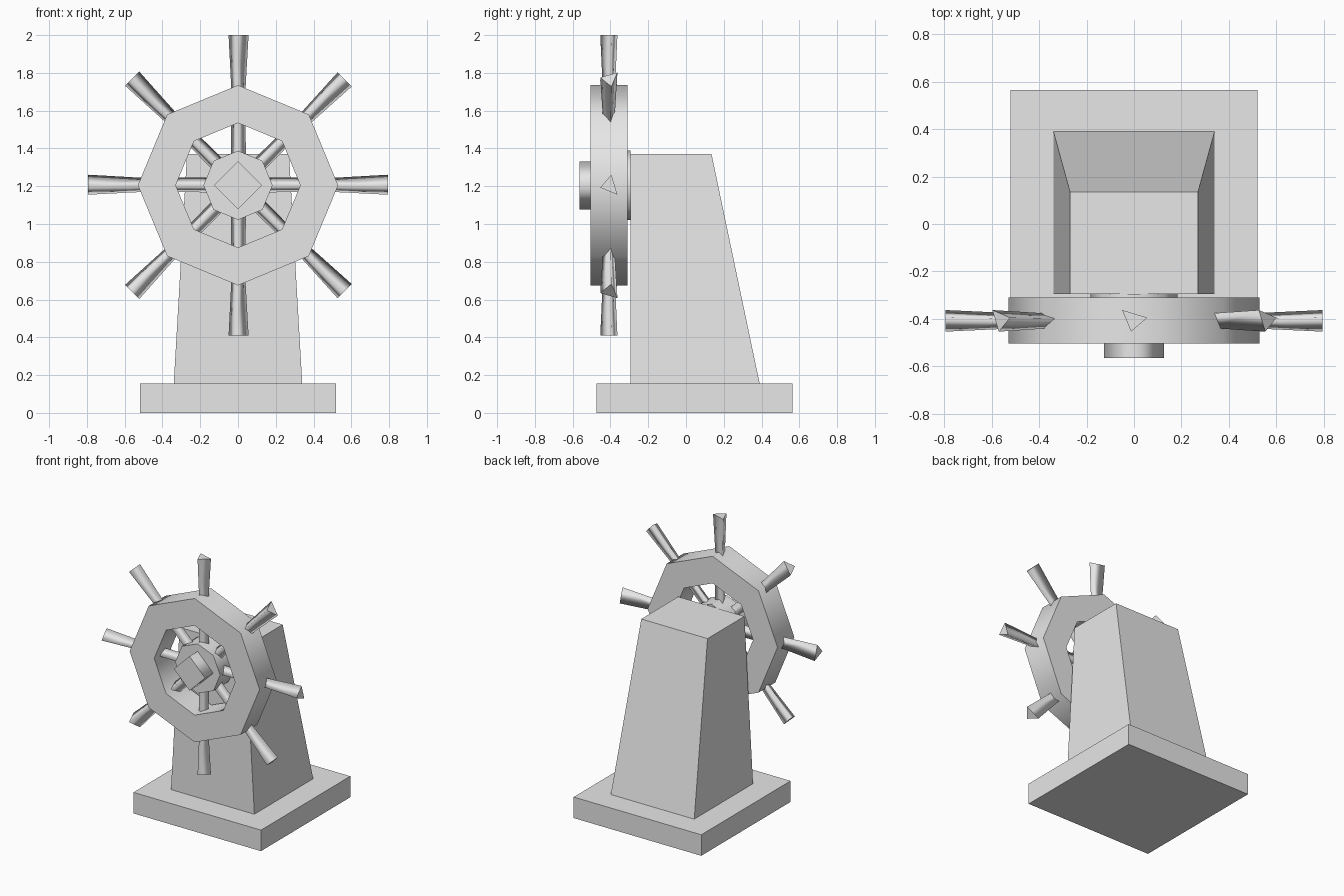
import bpy, bmesh, math
from mathutils import Vector

cube = bpy.data.objects.get("Cube")
if cube:
    bpy.data.objects.remove(cube, do_unlink=True)

grey = bpy.data.materials.new("plain_grey")
grey.use_nodes = True
grey.diffuse_color = (0.8, 0.8, 0.8, 1)
grey.node_tree.nodes["Principled BSDF"].inputs["Base Color"].default_value = (0.8, 0.8, 0.8, 1)

HUB_Z = 1.205


def loft(name, rings, smooth=False, closed=False):
    """Skin a series of rings; cap the ends, or join last ring to first."""
    bm = bmesh.new()
    loops = [[bm.verts.new(p) for p in ring] for ring in rings]
    n = len(rings[0])
    pairs = list(zip(loops, loops[1:]))
    if closed:
        pairs.append((loops[-1], loops[0]))
    for a, b in pairs:
        for i in range(n):
            j = (i + 1) % n
            f = bm.faces.new((a[i], a[j], b[j], b[i]))
            # flat front and back faces, smooth sides
            f.normal_update()
            f.smooth = smooth and not (closed and abs(f.normal.y) > 0.9)
    if not closed:
        bm.faces.new(loops[0])
        bm.faces.new(loops[-1])
    bmesh.ops.recalc_face_normals(bm, faces=bm.faces)
    mesh = bpy.data.meshes.new(name)
    bm.to_mesh(mesh)
    bm.free()
    mesh.materials.append(grey)
    obj = bpy.data.objects.new(name, mesh)
    bpy.context.collection.objects.link(obj)
    return obj


def rect(half_x, y0, y1, z):
    return [(-half_x, y0, z), (half_x, y0, z), (half_x, y1, z), (-half_x, y1, z)]


def polygon(sides, radius, y):
    angles = [2 * math.pi * i / sides for i in range(sides)]
    return [(radius * math.cos(a), y, HUB_Z + radius * math.sin(a)) for a in angles]


# Stand: square plinth and a pillar with a sloping back
loft("base", [rect(0.52, -0.475, 0.565, 0), rect(0.52, -0.475, 0.565, 0.155)])
loft("pillar", [rect(0.34, -0.295, 0.39, 0.155), rect(0.27, -0.295, 0.135, 1.37)])

# Wheel: octagonal rim, hub and square centre cap
loft("wheel_rim", [polygon(8, 0.53, -0.505), polygon(8, 0.53, -0.31),
                   polygon(8, 0.33, -0.31), polygon(8, 0.33, -0.505)],
     smooth=True, closed=True)
loft("hub", [polygon(8, 0.183, -0.47), polygon(8, 0.183, -0.295)], smooth=True)
loft("hub_cap", [polygon(4, 0.127, -0.565), polygon(4, 0.127, -0.45)], smooth=True)

# Eight three-sided spokes that flare into handles outside the rim
SECTION = [(-0.05, 0.045), (0.056, 0.013), (-0.012, -0.046)]
STATIONS = [(0.1, 0.76), (0.48, 0.68), (0.795, 1.0)]
for k in range(8):
    a = k * math.pi / 4
    out = Vector((math.cos(a), 0, math.sin(a)))
    side = Vector((-math.sin(a), 0, math.cos(a)))
    if 1 <= k <= 4:  # opposite ends share one cross-section
        side = -side
    rings = []
    for r, s in STATIONS:
        centre = Vector((0, -0.408, HUB_Z)) + out * r
        rings.append([centre + side * t * s + Vector((0, y * s, 0)) for t, y in SECTION])
    loft(f"spoke_{k + 1}", rings, smooth=True)
